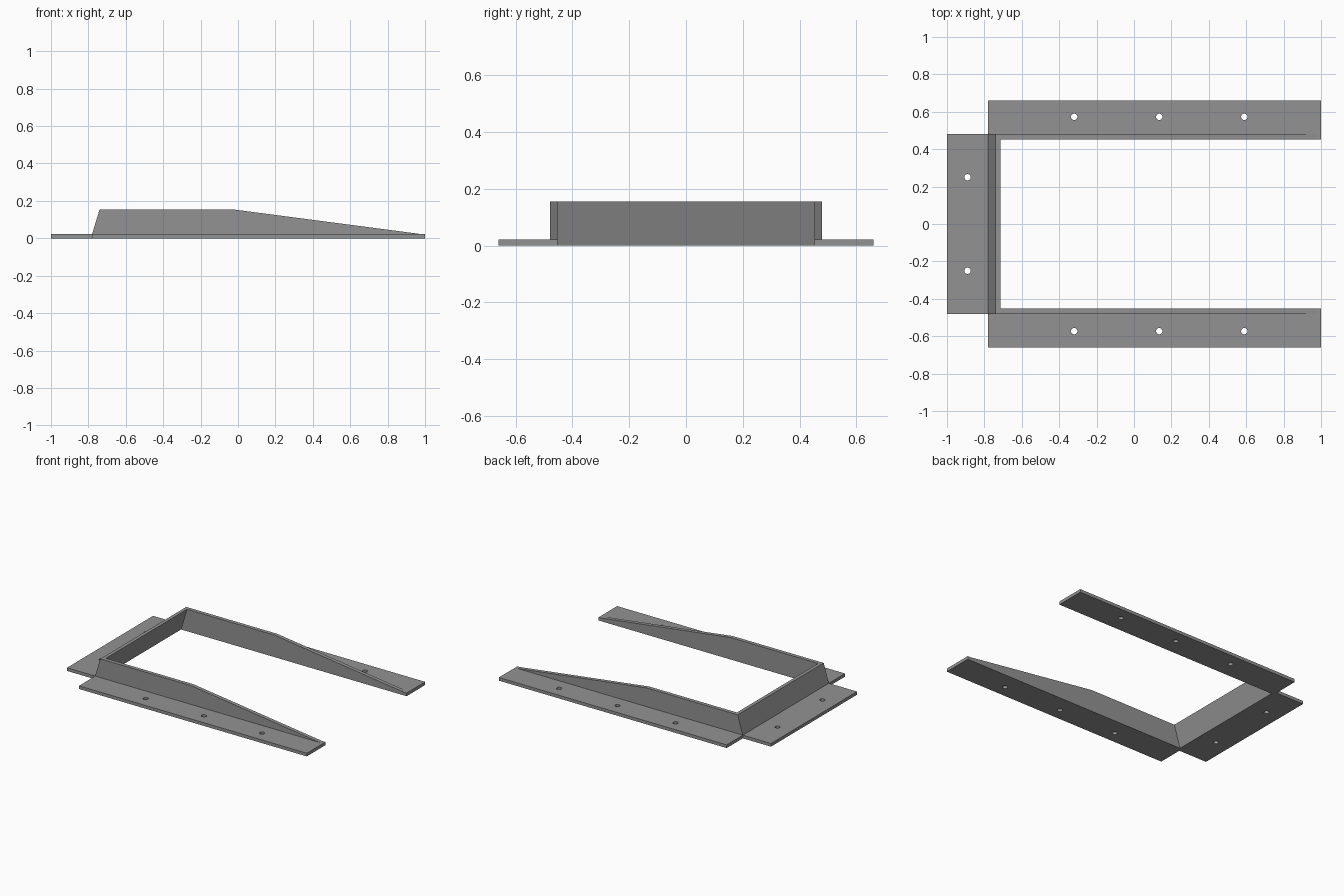
import bpy, bmesh
from mathutils import Vector

if "Cube" in bpy.data.objects:
    bpy.data.objects.remove(bpy.data.objects["Cube"])

T, H = 0.0225, 0.155           # plate thickness, wall height
Y_IN, Y_OUT, Y_EDGE = 0.453, 0.48, 0.66

grey = bpy.data.materials.new("steel grey")
grey.diffuse_color = (0.29, 0.29, 0.29, 1)
grey.use_nodes = True
grey.node_tree.nodes["Principled BSDF"].inputs["Base Color"].default_value = grey.diffuse_color


def prism(name, profile, y0, y1):
    """Extrude an (x, z) profile from y0 to y1."""
    bm = bmesh.new()
    face = bm.faces.new([bm.verts.new((x, y0, z)) for x, z in profile])
    new = bmesh.ops.extrude_face_region(bm, geom=[face])["geom"]
    bmesh.ops.translate(bm, vec=Vector((0, y1 - y0, 0)),
                        verts=[v for v in new if isinstance(v, bmesh.types.BMVert)])
    bmesh.ops.recalc_face_normals(bm, faces=bm.faces)
    mesh = bpy.data.meshes.new(name)
    bm.to_mesh(mesh)
    bm.free()
    mesh.materials.append(grey)
    obj = bpy.data.objects.new(name, mesh)
    bpy.context.collection.objects.link(obj)
    return obj


def drill(obj, points, radius=0.017):
    """Cut round screw holes through a plate."""
    for x, y in points:
        bpy.ops.mesh.primitive_cylinder_add(vertices=24, radius=radius, depth=0.2,
                                            location=(x, y, 0))
        cutter = bpy.context.object
        cutter.name = "hole_cutter"
        cutter.data.materials.append(grey)
        cutter.hide_render = True
        mod = obj.modifiers.new("hole", 'BOOLEAN')
        mod.operation = 'DIFFERENCE'
        mod.solver = 'EXACT'
        mod.object = cutter
        bpy.context.view_layer.objects.active = obj
        bpy.ops.object.modifier_apply(modifier=mod.name)
        bpy.data.objects.remove(cutter, do_unlink=True)


def plate(x0, x1):
    return [(x0, 0), (x1, 0), (x1, T), (x0, T)]


# side rails: tapered upright wall plus drilled flange
wall = [(-0.78, 0), (1, 0), (1, T), (0.98, T), (-0.03, H), (-0.74, H), (-0.78, T)]
for side, s in (("right", -1), ("left", 1)):
    prism(side + "_wall", wall, s * Y_IN, s * Y_OUT)
    flange = prism(side + "_flange", plate(-0.78, 1), s * Y_OUT, s * Y_EDGE)
    drill(flange, [(x, s * 0.573) for x in (-0.32, 0.135, 0.59)])

# leaning end wall between the rails
prism("end_wall", [(-0.78, 0), (-0.762, 0), (-0.715, H), (-0.74, H), (-0.78, T)],
      -Y_IN, Y_IN)

# end flange
end = prism("end_flange", plate(-1, -0.78), -Y_OUT, Y_OUT)
drill(end, [(-0.89, -0.25), (-0.89, 0.25)])
